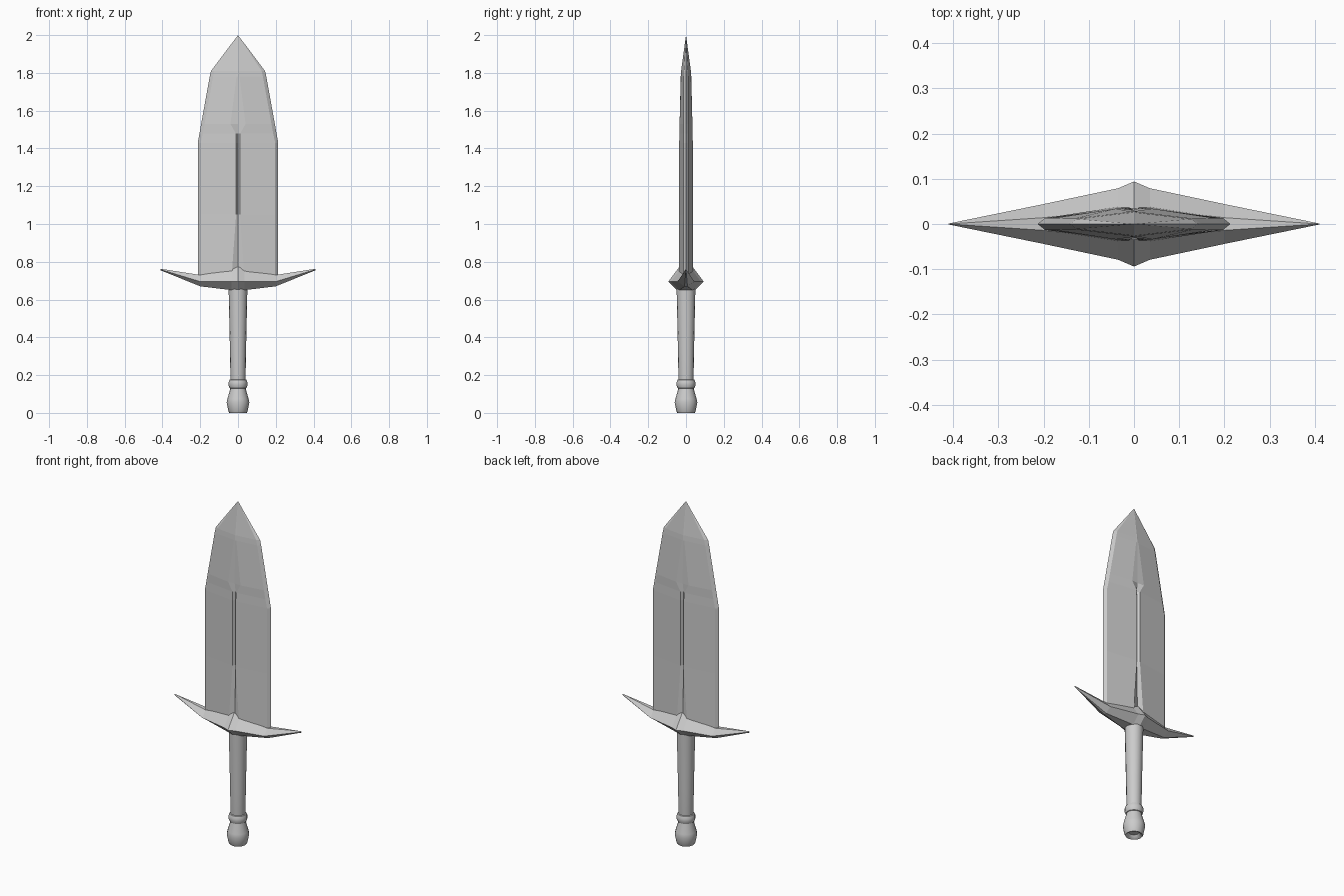
import bpy, bmesh, math

if "Cube" in bpy.data.objects:
    bpy.data.objects.remove(bpy.data.objects["Cube"])

steel = bpy.data.materials.new("plain_grey")
steel.diffuse_color = (0.6, 0.6, 0.6, 1)
steel.use_nodes = True
steel.node_tree.nodes["Principled BSDF"].inputs["Base Color"].default_value = steel.diffuse_color


def loft(name, rings, smooth=False):
    """Skin a list of closed rings (each a list of 3D points) and cap both ends."""
    bm = bmesh.new()
    loops = [[bm.verts.new(p) for p in ring] for ring in rings]
    n = len(loops[0])
    for a, b in zip(loops, loops[1:]):
        for i in range(n):
            j = (i + 1) % n
            bm.faces.new((a[i], a[j], b[j], b[i]))
    bm.faces.new(loops[0][::-1])
    bm.faces.new(loops[-1])
    bmesh.ops.remove_doubles(bm, verts=bm.verts[:], dist=0.0002)
    bmesh.ops.recalc_face_normals(bm, faces=bm.faces[:])
    mesh = bpy.data.meshes.new(name)
    bm.to_mesh(mesh)
    bm.free()
    mesh.materials.append(steel)
    ob = bpy.data.objects.new(name, mesh)
    bpy.context.collection.objects.link(ob)
    if smooth:
        bpy.ops.object.select_all(action='DESELECT')
        ob.select_set(True)
        bpy.context.view_layer.objects.active = ob
        bpy.ops.object.shade_smooth_by_angle(angle=math.radians(35))
    return ob


def lathe(name, profile, sides=16):
    """Revolve (radius, height) pairs about z."""
    turn = [2 * math.pi * i / sides for i in range(sides)]
    return loft(name, [[(r * math.cos(t), r * math.sin(t), z) for t in turn]
                       for r, z in profile], smooth=True)


# Blade: height, half width, bevel start and its depth, ridge x and depth, centre depth
blade_sections = [
    (0.69, 0.213, 0.197, 0.013, 0.036, 0.038, 0.030),
    (1.05, 0.213, 0.197, 0.013, 0.010, 0.037, 0.022),
    (1.43, 0.213, 0.197, 0.013, 0.010, 0.036, 0.022),
    (1.48, 0.204, 0.186, 0.013, 0.012, 0.035, 0.022),
    (1.53, 0.195, 0.177, 0.013, 0.040, 0.034, 0.031),
    (1.78, 0.150, 0.132, 0.012, 0.008, 0.027, 0.028),
    (1.81, 0.143, 0.125, 0.011, 0.006, 0.025, 0.026),
    (2.00, 0, 0, 0, 0, 0, 0),
]
rings = []
for z, w, b, e, r, m, c in blade_sections:
    half = [(0, -c), (r, -m), (b, -e), (w, 0), (b, e), (r, m)]
    rings.append([(x, y, z) for x, y in half] + [(-x, -y, z) for x, y in half])
loft("blade", rings)

# Crossguard: x, top z, top half depth, middle z, middle half depth, bottom z, bottom half depth
guard_half = [
    (0.00, 0.775, 0.034, 0.695, 0.094, 0.643, 0.040),
    (0.035, 0.758, 0.032, 0.695, 0.079, 0.650, 0.034),
    (0.20, 0.730, 0.014, 0.695, 0.044, 0.670, 0.008),
    (0.41, 0.763, 0.0, 0.759, 0.001, 0.755, 0.0),
]
sections = [(-s[0],) + s[1:] for s in guard_half[:0:-1]] + guard_half
loft("crossguard", [[(x, -t, zt), (x, t, zt), (x, m, zm), (x, b, zb), (x, -b, zb), (x, -m, zm)]
                    for x, zt, t, zm, m, zb, b in sections])

# Grip, collar ring and pommel with a hollowed underside
lathe("grip", [(0.038, 0.15), (0.040, 0.18), (0.043, 0.35), (0.048, 0.58), (0.050, 0.67)])
lathe("collar", [(0.036, 0.128), (0.045, 0.132), (0.050, 0.145), (0.050, 0.162),
                 (0.045, 0.175), (0.036, 0.180)])
lathe("pommel", [(0.026, 0.018), (0.036, 0.004), (0.046, 0.0), (0.051, 0.010), (0.060, 0.055),
                 (0.056, 0.075), (0.043, 0.120), (0.040, 0.135)])
